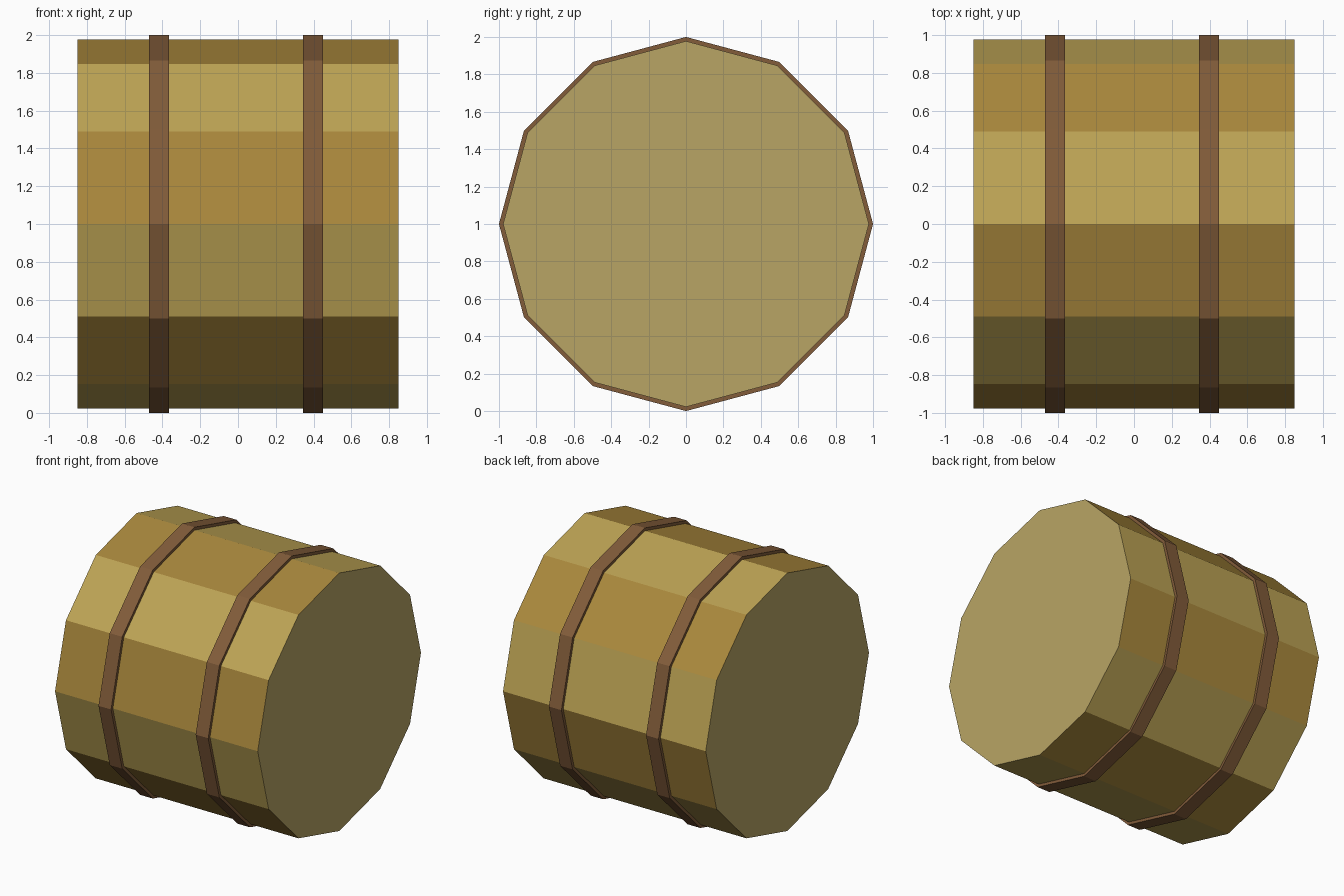
import bpy, bmesh
from math import sin, cos, pi

if "Cube" in bpy.data.objects:
    bpy.data.objects.remove(bpy.data.objects["Cube"])

SIDES = 12
CENTRE_Z = 1.0


def material(name, rgb):
    m = bpy.data.materials.new(name)
    m.diffuse_color = (*rgb, 1)
    m.use_nodes = True
    m.node_tree.nodes["Principled BSDF"].inputs["Base Color"].default_value = m.diffuse_color
    return m


LIGHT = material("light_wood", (0.51, 0.37, 0.09))
DARK = material("dark_wood", (0.40, 0.246, 0.045))
END = material("end_wood", (0.485, 0.376, 0.13))
BAND = material("band_brown", (0.223, 0.107, 0.042))


def ring(bm, x, radius):
    # Corner ring around the x axis, first corner at the top, then towards +y
    return [bm.verts.new((x, radius * sin(2 * pi * i / SIDES),
                          CENTRE_Z + radius * cos(2 * pi * i / SIDES)))
            for i in range(SIDES)]


def bridge(bm, a, b, mats=(0,)):
    for i in range(SIDES):
        j = (i + 1) % SIDES
        bm.faces.new((a[i], a[j], b[j], b[i])).material_index = mats[i % len(mats)]


def finish(bm, name, materials):
    bmesh.ops.recalc_face_normals(bm, faces=bm.faces)
    mesh = bpy.data.meshes.new(name)
    bm.to_mesh(mesh)
    bm.free()
    for m in materials:
        mesh.materials.append(m)
    obj = bpy.data.objects.new(name, mesh)
    bpy.context.collection.objects.link(obj)
    return obj


# Barrel body: alternating stave colours and flat ends
bm = bmesh.new()
left, right = ring(bm, -0.85, 0.978), ring(bm, 0.85, 0.978)
bridge(bm, left, right, (0, 1))
for end in (left, right):
    bm.faces.new(end).material_index = 2
finish(bm, "barrel_body", (LIGHT, DARK, END))

# Two raised hoops
for name, x0, x1 in (("left_hoop", -0.47, -0.365), ("right_hoop", 0.345, 0.45)):
    bm = bmesh.new()
    loops = [ring(bm, x0, 1.0), ring(bm, x1, 1.0), ring(bm, x1, 0.96), ring(bm, x0, 0.96)]
    for k in range(4):
        bridge(bm, loops[k], loops[(k + 1) % 4])
    finish(bm, name, (BAND,))
